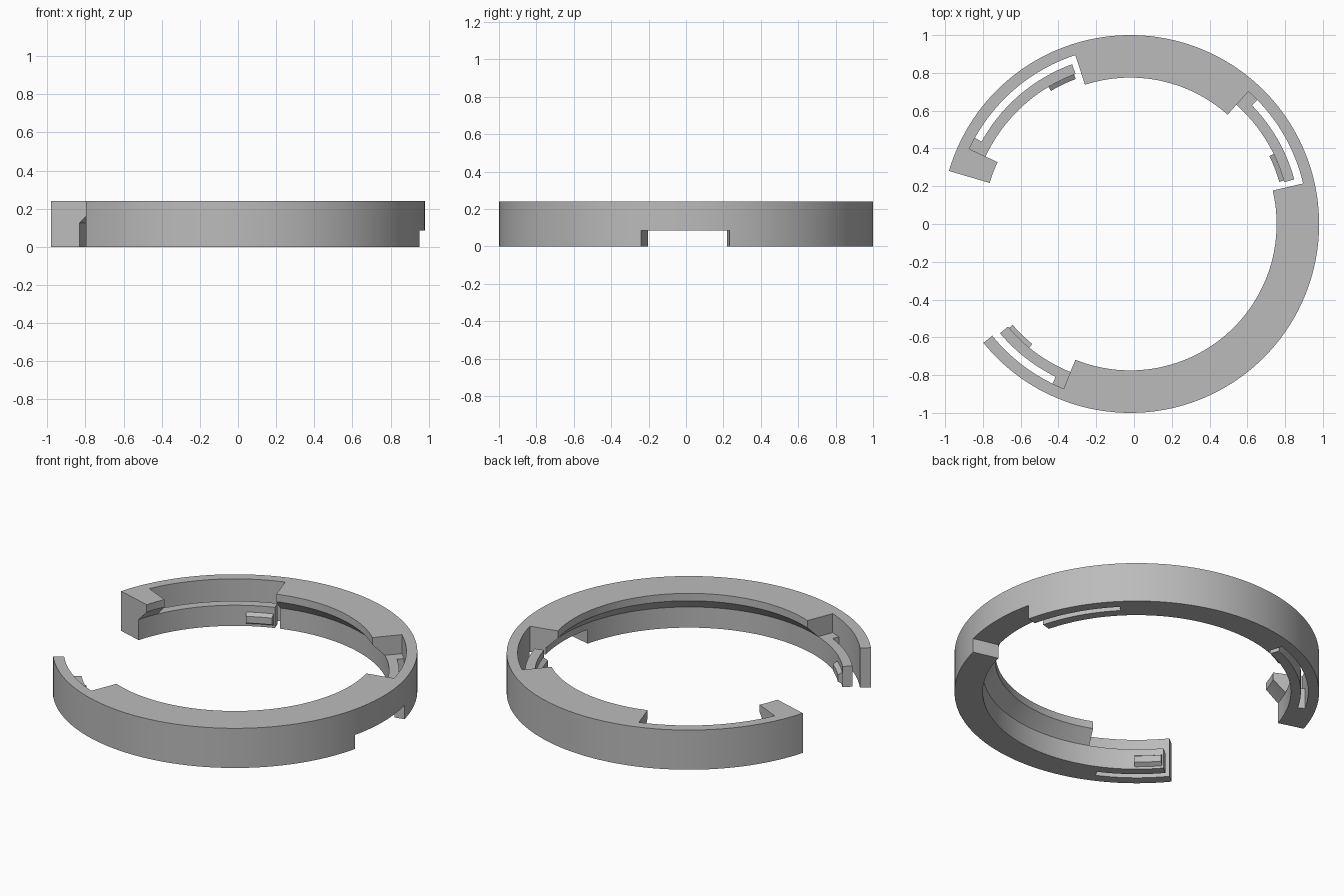
import bpy, bmesh, math

cube = bpy.data.objects.get("Cube")
if cube:
    bpy.data.objects.remove(cube, do_unlink=True)

CX = -0.02                    # ring axis
R_OUT, R_WALL, R_IN, R_FLANGE = 1.0, 0.94, 0.845, 0.775
HEIGHT, ARM_TOP = 0.24, 0.125

grey = bpy.data.materials.new("plain_grey")
grey.use_nodes = True
grey.diffuse_color = (0.5, 0.5, 0.5, 1)
grey.node_tree.nodes["Principled BSDF"].inputs["Base Color"].default_value = (0.5, 0.5, 0.5, 1)


def sector(name, profile, start, end):
    """Sweep an (r, z) profile around the ring axis between two angles."""
    steps = max(2, math.ceil((end - start) / 2))
    bm = bmesh.new()
    rings = []
    for i in range(steps + 1):
        a = math.radians(start + (end - start) * i / steps)
        rings.append([bm.verts.new((CX + r * math.cos(a), r * math.sin(a), z))
                      for r, z in profile])
    n = len(profile)
    for a, b in zip(rings, rings[1:]):
        for j in range(n):
            k = (j + 1) % n
            bm.faces.new((a[j], a[k], b[k], b[j]))
    bm.faces.new(rings[0])
    bm.faces.new(rings[-1])
    bmesh.ops.recalc_face_normals(bm, faces=bm.faces)
    mesh = bpy.data.meshes.new(name)
    bm.to_mesh(mesh)
    bm.free()
    mesh.materials.append(grey)
    obj = bpy.data.objects.new(name, mesh)
    bpy.context.collection.objects.link(obj)
    return obj


def box(r0, r1, z0, z1):
    return [(r0, z0), (r1, z0), (r1, z1), (r0, z1)]


def activate(obj):
    bpy.ops.object.select_all(action='DESELECT')
    obj.select_set(True)
    bpy.context.view_layer.objects.active = obj


def cut(target, cutter):
    cutter.hide_render = True
    mod = target.modifiers.new("cut", 'BOOLEAN')
    mod.operation = 'DIFFERENCE'
    mod.solver = 'EXACT'
    mod.object = cutter
    activate(target)
    bpy.ops.object.modifier_apply(modifier=mod.name)
    bpy.data.objects.remove(cutter, do_unlink=True)


# Open ring with an inward top flange and sloped underside
ring = sector("ring_body", [
    (R_IN, 0), (R_OUT, 0), (R_OUT, HEIGHT), (R_FLANGE, HEIGHT),
    (R_FLANGE, 0.195), (R_IN, ARM_TOP)], -141, 163.7)

# Clip windows: cut start, cut end, arm free end
windows = {"back_right": (108, 155, 110),
           "back_left": (13.2, 48.3, 15.2),
           "front_right": (-145, -112, -140)}
parts = [ring]
for side, (start, end, tip) in windows.items():
    cut(ring, sector("window_cutter", box(0.7, R_WALL, -0.1, 0.4), start, end))
    # Spring arm, its root on the wall and the catch at its free end
    parts.append(sector("clip_arm_" + side, box(R_IN, 0.9, 0, ARM_TOP), tip, end))
    parts.append(sector("clip_root_" + side, box(0.9, R_WALL, 0, ARM_TOP), end - 4, end))
    parts.append(sector("clip_catch_" + side, [
        (R_IN, 0.015), (R_IN, 0.085), (0.82, 0.07), (0.82, 0.03)], tip + 0.6, tip + 10.8))

# Notch under the left side
cut(ring, sector("notch_cutter", box(0.7, 1.1, -0.1, 0.085), -13.9, 13.5))

for obj in parts:
    activate(obj)
    bpy.ops.object.shade_smooth_by_angle(angle=math.radians(25))
